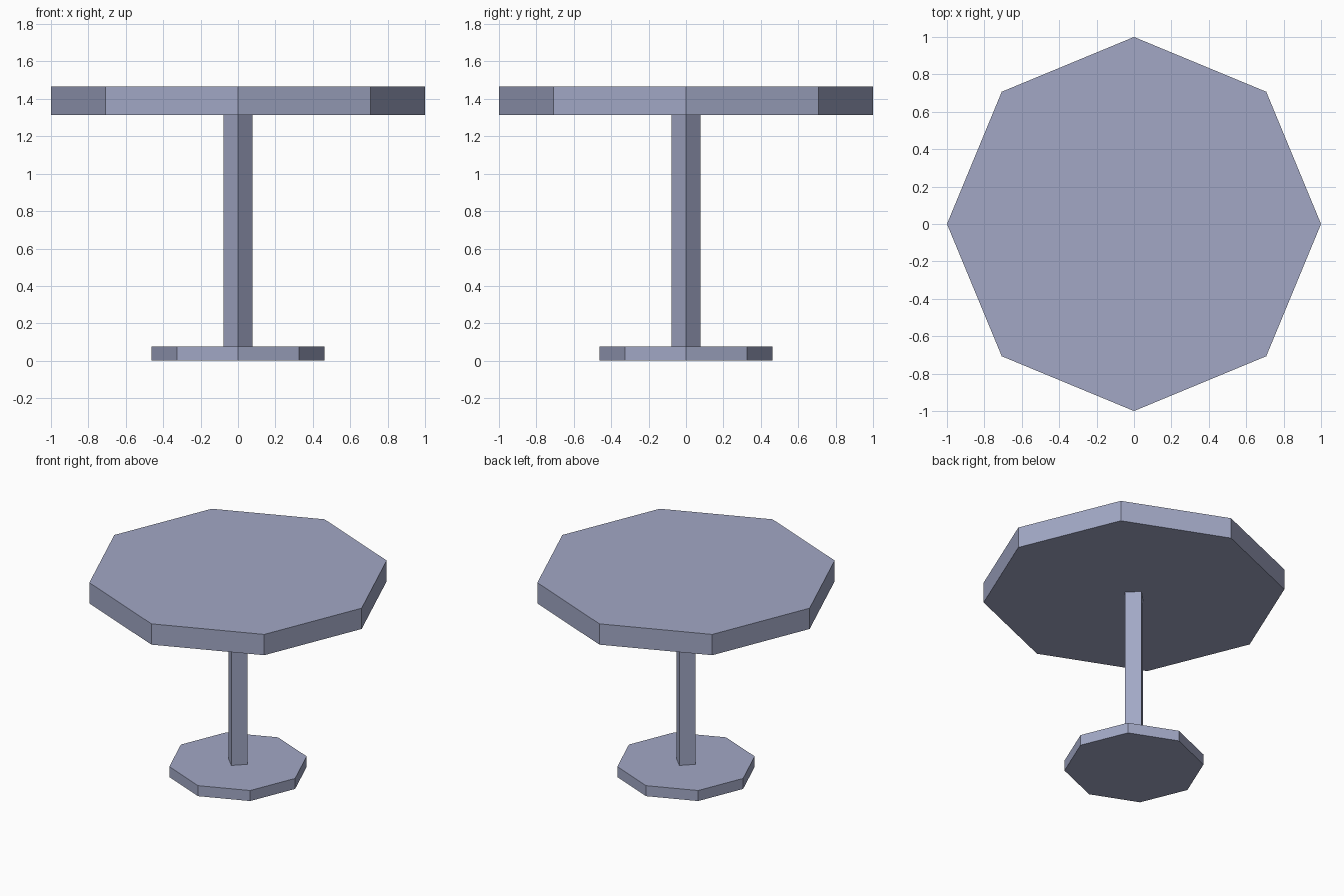
import bpy, math

if "Cube" in bpy.data.objects:
    bpy.data.objects.remove(bpy.data.objects["Cube"])

# One flat blue-grey material for the whole table
mat = bpy.data.materials.new("blue_grey")
mat.diffuse_color = (0.36, 0.39, 0.56, 1.0)
mat.use_nodes = True
mat.node_tree.nodes["Principled BSDF"].inputs["Base Color"].default_value = mat.diffuse_color


def prism(name, sides, radius, z0, z1):
    """Upright prism with a corner on the +x axis."""
    ring = [(radius * math.cos(2 * math.pi * i / sides),
             radius * math.sin(2 * math.pi * i / sides)) for i in range(sides)]
    verts = [(x, y, z) for z in (z0, z1) for x, y in ring]
    faces = [tuple(reversed(range(sides))), tuple(range(sides, 2 * sides))]
    for i in range(sides):
        j = (i + 1) % sides
        faces.append((i, j, j + sides, i + sides))
    mesh = bpy.data.meshes.new(name)
    mesh.from_pydata(verts, [], faces)
    mesh.materials.append(mat)
    obj = bpy.data.objects.new(name, mesh)
    bpy.context.collection.objects.link(obj)
    return obj


# Octagonal foot, square post, octagonal top
prism("table_base", 8, 0.462, 0.0, 0.077)
prism("table_post", 4, 0.077, 0.077, 1.313)
prism("table_top", 8, 1.0, 1.313, 1.465)
